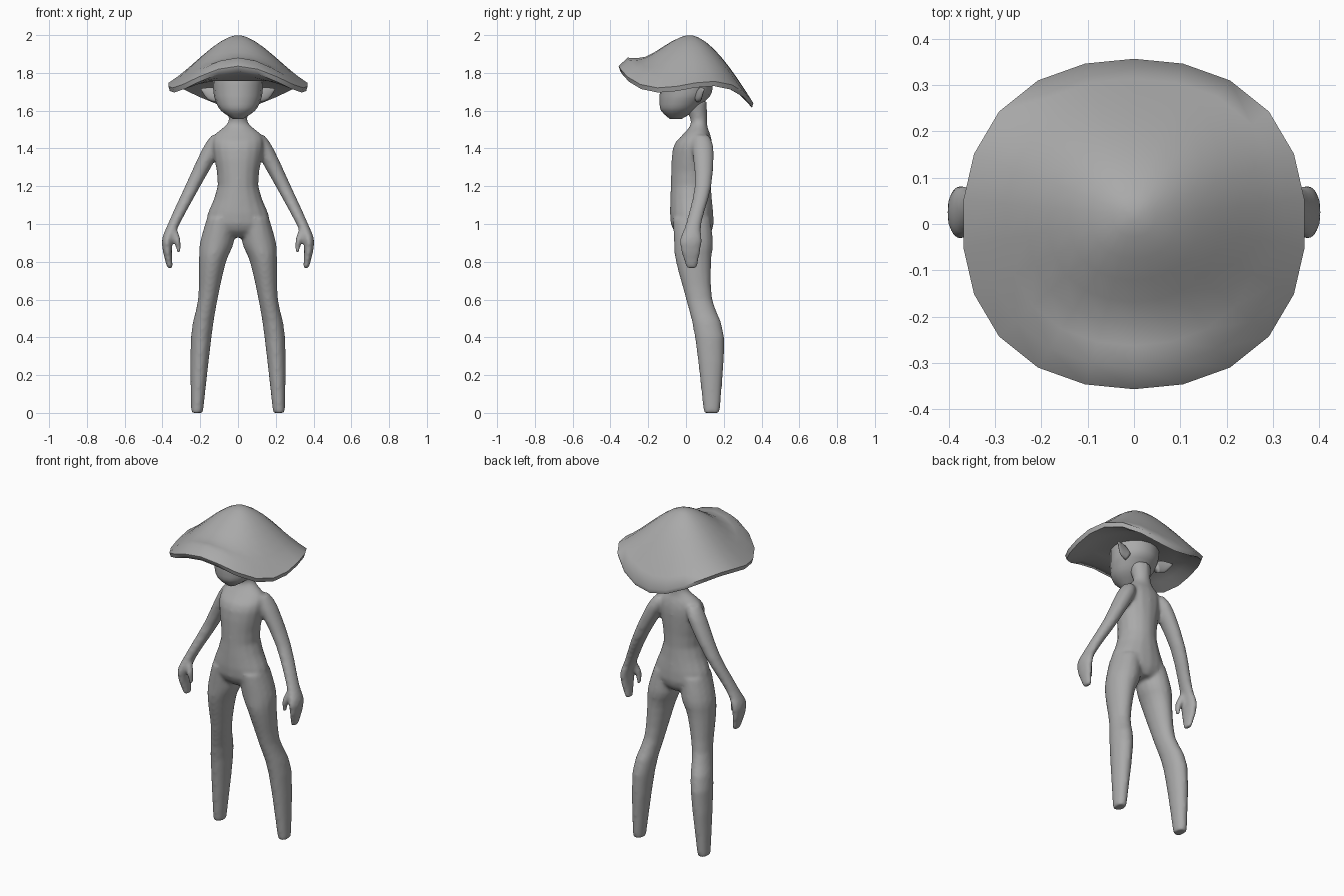
import bpy, bmesh, math
from mathutils import Matrix, Vector

cube = bpy.data.objects.get("Cube")
if cube:
    bpy.data.objects.remove(cube)

grey = bpy.data.materials.new("plain_grey")
grey.use_nodes = True
colour = (0.4, 0.4, 0.4, 1)
grey.diffuse_color = colour
grey.node_tree.nodes["Principled BSDF"].inputs["Base Color"].default_value = colour


def circle(sides):
    """Unit vectors once around, starting at the front."""
    for i in range(sides):
        angle = math.tau * i / sides
        yield angle, math.sin(angle), -math.cos(angle)


def skin(bm, loops):
    """Bridge closed loops of points and cap both ends."""
    rows = [[bm.verts.new(point) for point in loop] for loop in loops]
    for lower, upper in zip(rows, rows[1:]):
        for i in range(len(lower)):
            bm.faces.new((lower[i - 1], lower[i], upper[i], upper[i - 1]))
    bm.faces.new(rows[0])
    bm.faces.new(rows[-1])


def smooth_rings(rings, steps=3):
    """Add rings along a smooth curve through the given ones."""
    padded = [Vector(ring) for ring in (rings[0], *rings, rings[-1])]
    for a, b, c, d in zip(padded, padded[1:], padded[2:], padded[3:]):
        for step in range(steps):
            t = step / steps
            yield b + (c - a) * t / 2 + (a - b * 2.5 + c * 2 - d / 2) * t ** 2 \
                + (b * 3 - c * 3 + d - a) * t ** 3 / 2
    yield padded[-1]


def loft(bm, rings, side=1, matrix=Matrix()):
    """Each ring is height, centre x, centre y, half width, half depth."""
    loops = []
    for z, x, y, width, depth in smooth_rings(rings):
        loops.append([matrix @ Vector((side * (x + width * u), y + depth * v, z))
                      for angle, u, v in circle(16)])
    skin(bm, loops)


def finish(name, bm, crease=180):
    """Turn the mesh into a smooth shaded object."""
    bmesh.ops.recalc_face_normals(bm, faces=bm.faces)
    mesh = bpy.data.meshes.new(name)
    bm.to_mesh(mesh)
    bm.free()
    mesh.materials.append(grey)
    part = bpy.data.objects.new(name, mesh)
    bpy.context.collection.objects.link(part)
    bpy.ops.object.select_all(action='DESELECT')
    bpy.context.view_layer.objects.active = part
    part.select_set(True)
    bpy.ops.object.shade_smooth_by_angle(angle=math.radians(crease))
    return part


# Body: torso, limbs and hands blended into one skin
torso = [(.93, 0, .045, .05, .07), (1, 0, .033, .172, .114), (1.2, 0, .026, .108, .107),
         (1.4, 0, .035, .135, .105), (1.47, 0, .055, .125, .075), (1.51, 0, .065, .08, .05),
         (1.55, 0, .068, .05, .044), (1.65, 0, .045, .065, .065)]
leg = [(1.03, .09, .03, .075, .1), (.9, .112, .04, .09, .104), (.8, .135, .04, .072, .094),
       (.6, .16, .07, .052, .07), (.4, .195, .125, .055, .078), (0, .217, .136, .032, .043)]
arm = [(1.47, .11, .08, .03, .04), (1.4, .138, .09, .05, .057), (1.2, .24, .09, .041, .045),
       (1, .34, .04, .032, .042), (.9, .376, .025, .028, .06), (.765, .36, .03, .015, .028)]
thumb = [(.98, .345, .02, .02, .02), (.92, .322, 0, .018, .022), (.85, .313, 0, .012, .015)]

bm = bmesh.new()
loft(bm, torso)
for side in (1, -1):
    for limb in (leg, arm, thumb):
        loft(bm, limb, side)
body = finish("body", bm)
blend = body.modifiers.new("blend", 'REMESH')
blend.mode = 'VOXEL'
blend.voxel_size = .01
blend.use_smooth_shade = True
soften = body.modifiers.new("soften", 'SMOOTH')
soften.iterations = 9

# Head narrowing to the chin
head = [(1.555, 0, -.055, .025, .03), (1.6, 0, -.042, .09, .09), (1.65, 0, -.02, .118, .12),
        (1.7, 0, 0, .13, .138), (1.8, 0, .005, .13, .13), (1.87, 0, .01, .08, .08)]
bm = bmesh.new()
loft(bm, head)
finish("head", bm)

# Flat pointed ears leaning outwards
ear = [(0, 0, 0, .03, .02), (.05, 0, .01, .035, .014), (.105, 0, .03, .004, .004)]
for side, name in ((1, "left_ear"), (-1, "right_ear")):
    lean = Matrix.Rotation(side * math.radians(65), 4, 'Y')
    bm = bmesh.new()
    loft(bm, ear, side, Matrix.Translation((side * .1, .065, 1.67)) @ lean)
    finish(name, bm)

# Floppy hat: a round crown whose brim waves up in front and down behind
hat_radius = .36
crown_top = 2
brim_height = 1.738
inner_height = 1.758


def wave(angle):
    return .056 * math.cos(angle) + .042 * math.cos(3 * angle)


def hat_loop(t, height):
    """One loop at a fraction of the radius, the crown set slightly back."""
    shift = .02 * (1 - t)
    points = []
    for angle, u, v in circle(22):
        radius = hat_radius * t * (1 + .04 * math.sin(2 * angle) ** 2)
        points.append((radius * u * 1.03, shift + radius * v * .99, height(angle)))
    return points


def top_height(t):
    """Dome, then a dip round the crown, then the waving brim and its front lip."""
    base = crown_top - (crown_top - brim_height) * t ** 1.7 - .2 * t * t * (1 - t)
    lip = t ** 8 * (1 - t)
    return lambda angle: base + wave(angle) * t ** 3 + lip * max(0, math.cos(angle)) ** 3


def under_height(k):
    rim = brim_height - .025 - inner_height
    return lambda angle: inner_height + (rim + wave(angle)) * k


fractions = [.04] + [step / 8 for step in range(1, 9)]
loops = [hat_loop(t, top_height(t)) for t in fractions]
loops += [hat_loop(.6 + .38 * k, under_height(k)) for k in (1, .5, 0)]
bm = bmesh.new()
skin(bm, loops)
finish("hat", bm, 60)
